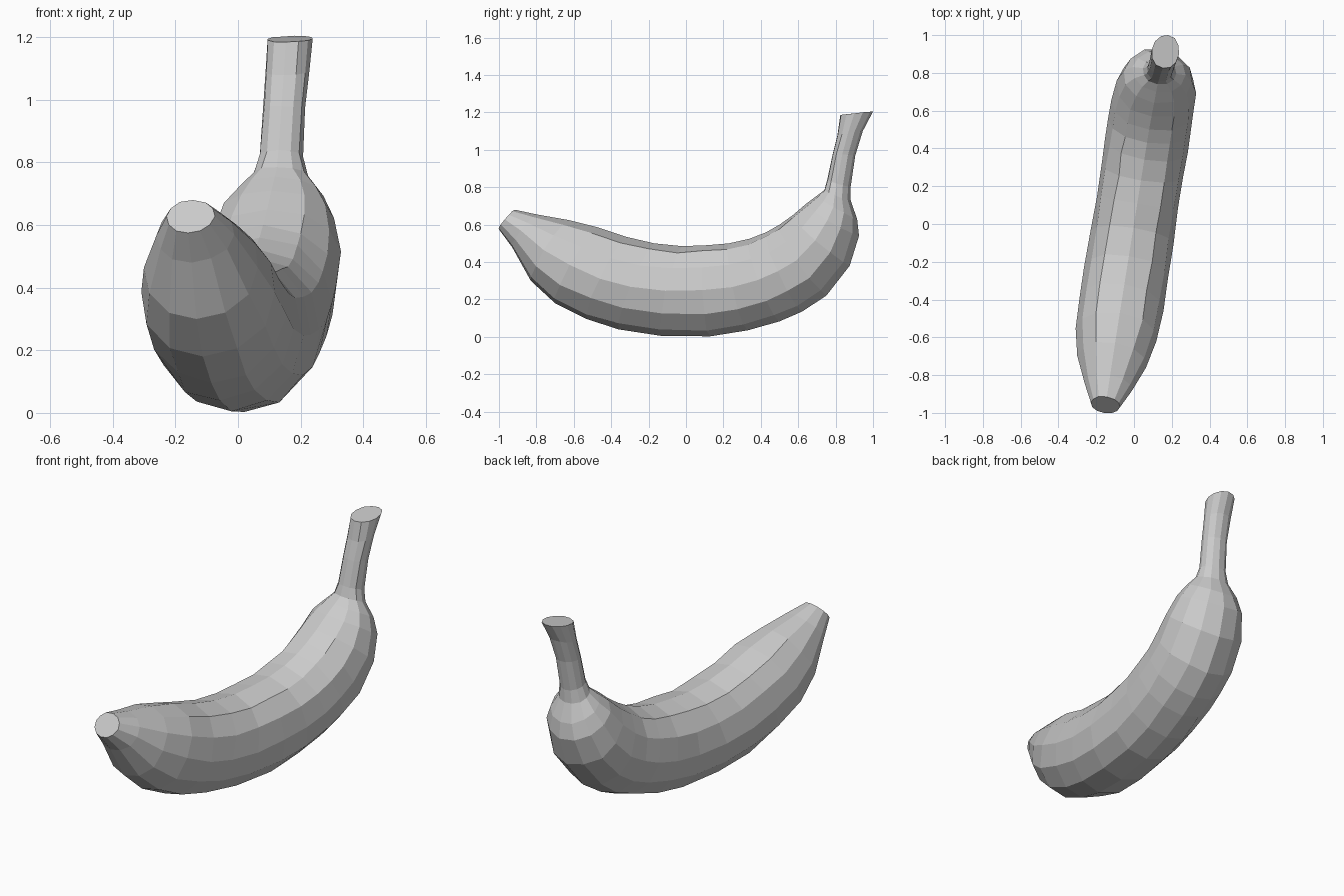
import bpy
import bmesh
import math
import random
from mathutils import Vector

cube = bpy.data.objects.get("Cube")
if cube:
    bpy.data.objects.remove(cube, do_unlink=True)

random.seed(4)
SIDES = 12
LEAN = 0.16          # sideways drift of the fruit along its length
STEM_LEAN = 0.035    # extra sideways drift of the stem with height

# Sections from blossom tip to stem end:
# outer curve (y, z), inner curve (y, z), half width
sections = [
    (-1, .575, -.915, .68, .078),
    (-.93, .48, -.80, .655, .125),
    (-.83, .30, -.63, .625, .185),
    (-.70, .18, -.47, .585, .218),
    (-.53, .095, -.32, .535, .224),
    (-.36, .04, -.17, .50, .222),
    (-.13, .005, -.02, .485, .22),
    (.13, .003, .11, .49, .22),
    (.33, .035, .23, .50, .22),
    (.50, .083, .34, .525, .22),
    (.62, .135, .43, .56, .22),
    (.75, .22, .50, .60, .22),
    (.875, .38, .57, .65, .212),
    (.925, .54, .64, .71, .182),
    (.915, .63, .70, .755, .14),
    (.88, .73, .74, .785, .09),
    (.88, .80, .755, .84, .071),
    (.905, .97, .785, .98, .068),
    (.945, 1.1, .81, 1.08, .071),
    (1, 1.205, .825, 1.185, .073),
]


def on_spine(y, z):
    """Point in the fruit's leaning middle plane."""
    return Vector((LEAN * y + STEM_LEAN * max(0, z - .6), y, z))


def make_ring(bm, section, wobble):
    """One faceted cross-section, a little fuller on its inner half."""
    y0, z0, y1, z1, half = section
    outer, inner = on_spine(y0, z0), on_spine(y1, z1)
    middle, reach = (outer + inner) / 2, (outer - inner) / 2
    across = Vector((1, -LEAN, 0)).normalized() * half
    ring = []
    for i in range(SIDES):
        a = math.tau * i / SIDES
        fullness = .85 if math.cos(a) < 0 else 1
        side = math.copysign(abs(math.sin(a)) ** fullness, math.sin(a))
        co = middle + reach * math.cos(a) + across * side
        # Slightly uneven facets, leaving the two profile curves exact
        if i % (SIDES // 2):
            co += Vector([random.uniform(-wobble, wobble) for _ in range(3)])
        ring.append(bm.verts.new(co))
    return ring


# Fruit body and stem as one lofted skin
bm = bmesh.new()
rings = [make_ring(bm, s, s[-1] * .02) for s in sections]
for a, b in zip(rings, rings[1:]):
    for i in range(SIDES):
        j = (i + 1) % SIDES
        bm.faces.new((a[i], a[j], b[j], b[i]))
bm.faces.new(rings[0])
bm.faces.new(rings[-1])
bmesh.ops.recalc_face_normals(bm, faces=bm.faces)

mesh = bpy.data.meshes.new("banana")
bm.to_mesh(mesh)
bm.free()

# Plain grey surface
grey = bpy.data.materials.new("plain_grey")
grey.use_nodes = True
colour = (.6, .6, .6, 1)
grey.diffuse_color = colour
grey.node_tree.nodes["Principled BSDF"].inputs["Base Color"].default_value = colour
mesh.materials.append(grey)

banana = bpy.data.objects.new("banana", mesh)
bpy.context.collection.objects.link(banana)
